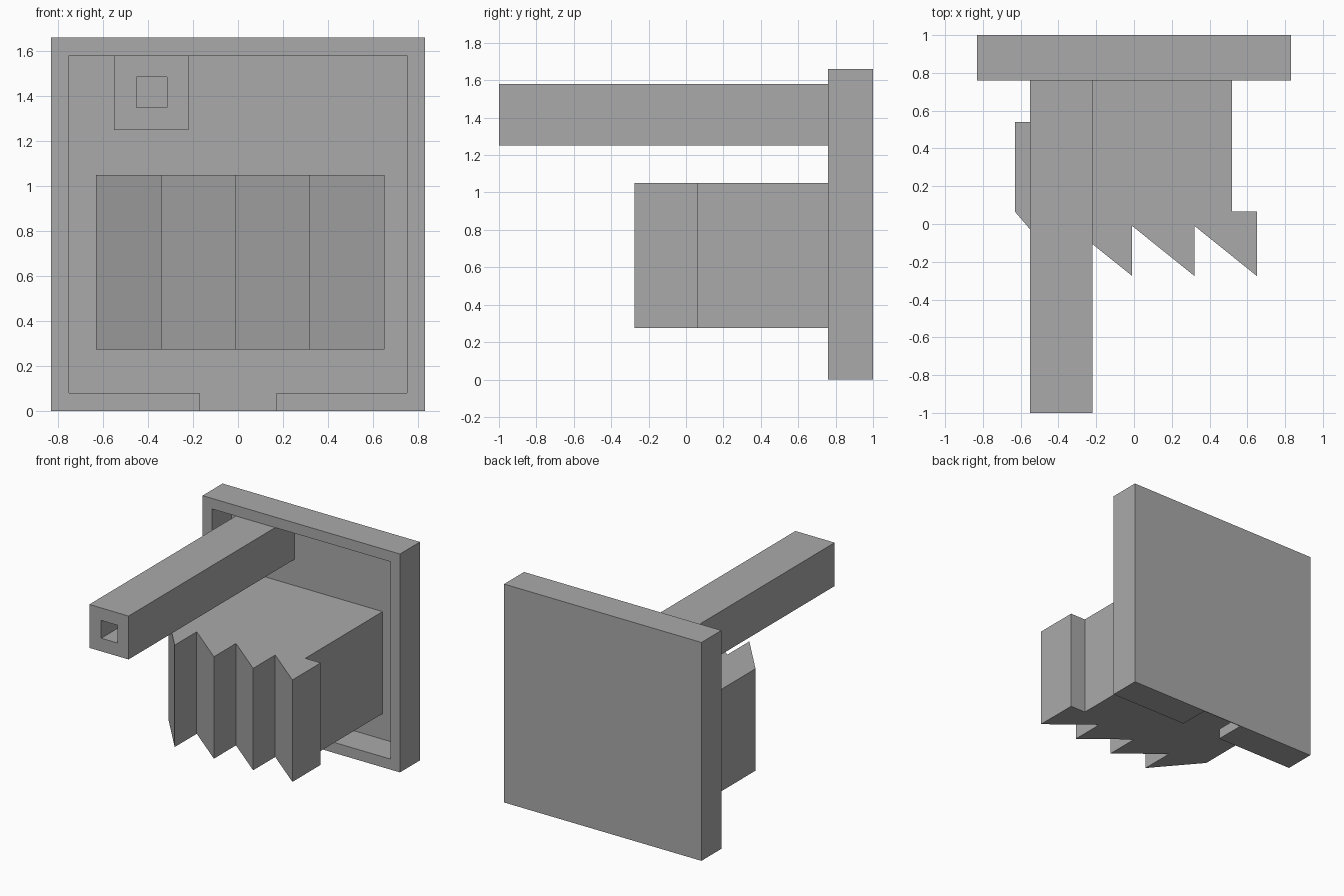
import bpy
import bmesh
from mathutils import Vector

default = bpy.data.objects.get("Cube")
if default:
    bpy.data.objects.remove(default, do_unlink=True)

# One plain grey for the whole model
GREY = (0.4, 0.4, 0.4, 1.0)
grey = bpy.data.materials.new("plain_grey")
grey.use_nodes = True
grey.diffuse_color = GREY
grey.node_tree.nodes["Principled BSDF"].inputs["Base Color"].default_value = GREY


def prism(name, outline, z0, z1):
    """Extrude an (x, y) outline upward from z0 to z1."""
    bm = bmesh.new()
    base = bm.faces.new([bm.verts.new((x, y, z0)) for x, y in outline])
    top = bmesh.ops.extrude_face_region(bm, geom=[base])["geom"]
    verts = [v for v in top if isinstance(v, bmesh.types.BMVert)]
    bmesh.ops.translate(bm, verts=verts, vec=Vector((0, 0, z1 - z0)))
    bmesh.ops.recalc_face_normals(bm, faces=bm.faces)
    mesh = bpy.data.meshes.new(name)
    bm.to_mesh(mesh)
    bm.free()
    mesh.materials.append(grey)
    obj = bpy.data.objects.new(name, mesh)
    bpy.context.collection.objects.link(obj)
    return obj


def box(name, x, y, z):
    outline = [(x[0], y[0]), (x[1], y[0]), (x[1], y[1]), (x[0], y[1])]
    return prism(name, outline, *z)


def cut(obj, cutter):
    """Subtract the cutter, then discard it."""
    cutter.hide_render = True
    mod = obj.modifiers.new("cut", 'BOOLEAN')
    mod.operation, mod.solver, mod.object = 'DIFFERENCE', 'EXACT', cutter
    bpy.context.view_layer.objects.active = obj
    bpy.ops.object.modifier_apply(modifier=mod.name)
    bpy.data.objects.remove(cutter, do_unlink=True)


WALL = 0.994  # front of the thin back wall

# Shallow square tray standing upright, with a slot through its bottom rim
back_plate = box("back_plate", (-0.83, 0.83), (0.76, 1), (0, 1.66))
cut(back_plate, box("recess_cutter", (-0.75, 0.75), (0.7, WALL), (0.08, 1.58)))
cut(back_plate, box("slot_cutter", (-0.17, 0.17), (0.7, WALL), (-0.1, 0.2)))

# Long square arm with a square bore
arm = box("arm", (-0.55, -0.22), (-1, WALL), (1.25, 1.58))
cut(arm, box("bore_cutter", (-0.45, -0.315), (-1.1, 0.98), (1.35, 1.485)))

# Block with a row of sawtooth ridges along its front
TIP, VALLEY = -0.275, -0.01
outline = [(0.52, WALL), (0.52, 0.065), (0.65, 0.065)]
for tip_x, valley_x in ((0.65, 0.32), (0.32, -0.01), (-0.01, -0.34)):
    outline += [(tip_x, TIP), (valley_x, VALLEY)]
outline += [(-0.34, TIP), (-0.63, 0.065), (-0.63, 0.54), (-0.5, 0.54), (-0.5, WALL)]
prism("toothed_block", outline, 0.275, 1.05)
